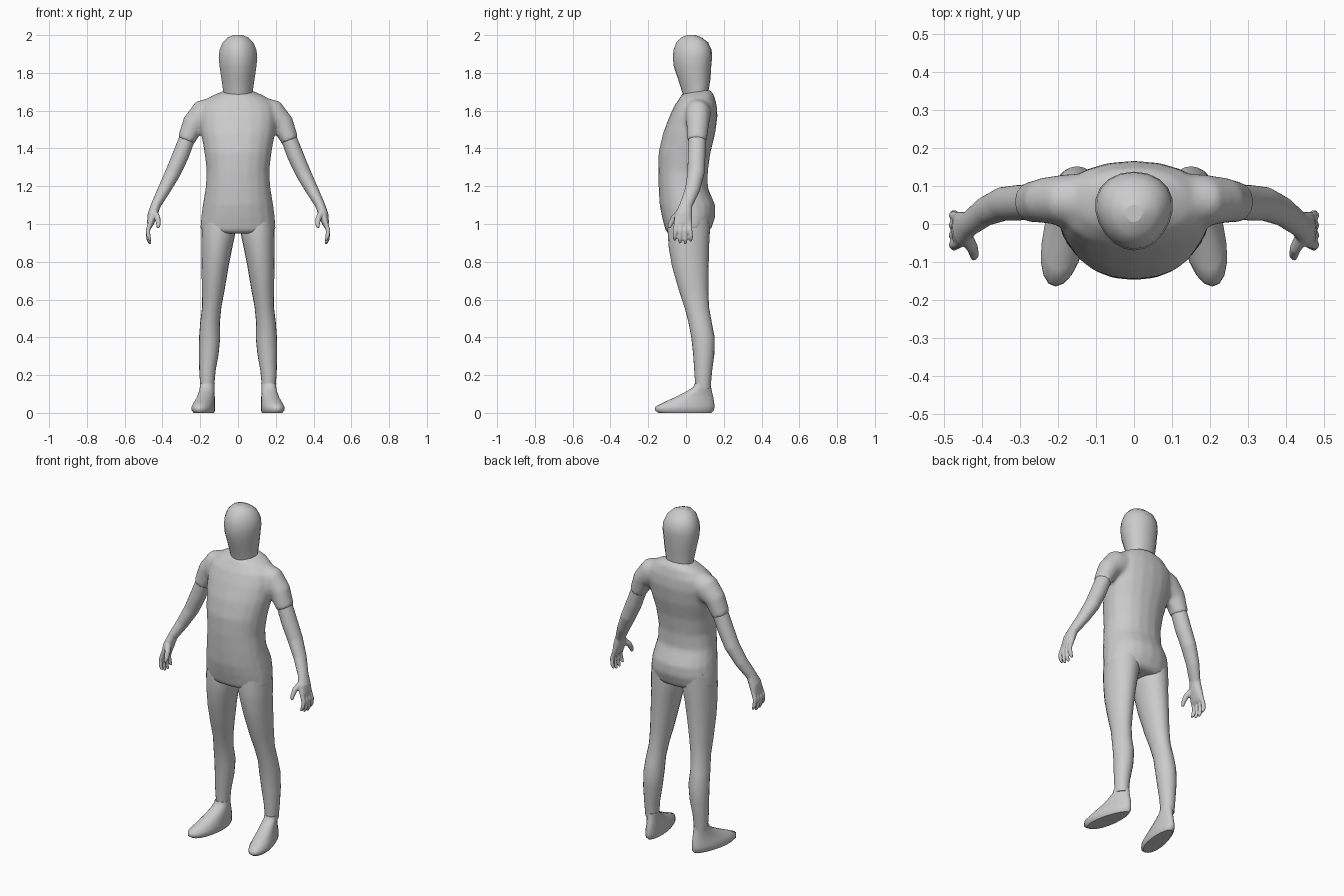
import bpy, bmesh, math
from mathutils import Vector

N = 20


def skin(bm, rings):
    """Join rings of points into a closed tube."""
    rows = [[bm.verts.new(p) for p in r] for r in rings]
    for a, b in zip(rows, rows[1:]):
        for i in range(N):
            j = (i + 1) % N
            bm.faces.new((a[i], a[j], b[j], b[i]))
    bm.faces.new(rows[0][::-1])
    bm.faces.new(rows[-1])


def loft(bm, sections, taper=0.0, shear=0.0, power=2.0):
    """Level rings: (x centre, half width, y front, y back, z, tilt)."""
    rings = []
    for cx, rx, y0, y1, z, tilt in sections:
        ring = []
        for i in range(N):
            a = math.tau * i / N
            c, s = math.cos(a), math.sin(a)
            c = math.copysign(abs(c) ** (2 / power), c)
            s = math.copysign(abs(s) ** (2 / power), s)
            ry = (y1 - y0) / 2
            ring.append((cx + rx * c * (1 - taper * s) - shear * s * ry,
                         (y0 + y1) / 2 + ry * s, z + tilt * s))
        rings.append(ring)
    skin(bm, rings)


def tube(bm, path, side=1):
    """Rings across a path: (x, y, z, thickness radius, depth radius)."""
    pts = [Vector((p[0] * side, p[1], p[2])) for p in path]
    rings = []
    for k, p in enumerate(pts):
        t = (pts[min(k + 1, len(pts) - 1)] - pts[max(k - 1, 0)]).normalized()
        v = Vector((0, 1, 0))
        v = (v - t * v.dot(t)).normalized()
        u = t.cross(v)
        ru, rv = path[k][3:]
        rings.append([p + u * ru * math.cos(math.tau * i / N)
                      + v * rv * math.sin(math.tau * i / N) for i in range(N)])
    skin(bm, rings)


def finish(name, bm, mirror=False, voxel=0, smooth=0):
    bmesh.ops.recalc_face_normals(bm, faces=bm.faces[:])
    me = bpy.data.meshes.new(name)
    bm.to_mesh(me)
    bm.free()
    ob = bpy.data.objects.new(name, me)
    bpy.context.collection.objects.link(ob)
    for p in me.polygons:
        p.use_smooth = len(p.vertices) == 4
    if voxel:
        m = ob.modifiers.new("blend", 'REMESH')
        m.mode, m.voxel_size, m.use_smooth_shade = 'VOXEL', voxel, True
        m = ob.modifiers.new("soften", 'SMOOTH')
        m.factor, m.iterations = 0.5, smooth
    if mirror:
        m = ob.modifiers.new("mirror", 'MIRROR')
        m.use_mirror_merge = False
    return ob


# Head and neck
bm = bmesh.new()
loft(bm, [(0, .075, -.01, .12, 1.66, .01), (0, .078, -.018, .12, 1.70, .01),
          (0, .088, -.043, .13, 1.77, 0), (0, .097, -.064, .133, 1.83, 0),
          (0, .102, -.07, .138, 1.88, 0), (0, .098, -.066, .136, 1.92, 0),
          (0, .082, -.052, .118, 1.96, 0), (0, .056, -.026, .085, 1.987, 0),
          (0, .022, .005, .05, 2.0, 0)], taper=-.15)
finish("head", bm)

# Shirt: torso and short sleeves blended together
bm = bmesh.new()
loft(bm, [(0, .165, -.085, .115, .953, .005), (0, .2, -.108, .135, .97, .008),
          (0, .195, -.128, .156, 1.04, 0), (0, .187, -.14, .155, 1.10, 0),
          (0, .172, -.145, .116, 1.19, 0), (0, .166, -.148, .116, 1.28, 0),
          (0, .178, -.145, .13, 1.38, 0), (0, .196, -.122, .155, 1.48, 0),
          (0, .205, -.088, .167, 1.57, 0), (0, .195, -.06, .163, 1.63, 0),
          (0, .145, -.035, .148, 1.675, .01), (0, .085, -.022, .125, 1.70, .012)],
     power=2.15)
for side in (1, -1):
    tube(bm, [(.10, .06, 1.605, .075, .075), (.185, .063, 1.578, .08, .068),
              (.237, .062, 1.53, .06, .06), (.276, .057, 1.44, .047, .053)], side)
finish("shirt", bm, voxel=.011, smooth=6)

# Arms with hands
bm = bmesh.new()
tube(bm, [(.255, .06, 1.49, .042, .047), (.305, .056, 1.36, .044, .047),
          (.345, .053, 1.27, .041, .045), (.392, .033, 1.18, .034, .039),
          (.435, .0, 1.10, .026, .034), (.452, -.012, 1.05, .027, .045),
          (.463, -.016, 1.005, .019, .05), (.467, -.016, .985, .012, .045)])
for y0, y1, tip in ((-.05, -.06, .915), (-.027, -.032, .9),
                    (-.003, -.003, .897), (.018, .026, .91)):
    tube(bm, [(.46, y0, 1.02, .013, .013), (.477, (y0 + y1) / 2, .965, .012, .012),
              (.474, y1, tip + .02, .011, .011), (.464, y1, tip - .002, .007, .007)])
tube(bm, [(.445, -.03, 1.065, .018, .02), (.425, -.065, 1.03, .015, .016),
          (.421, -.083, .998, .012, .012), (.423, -.09, .978, .007, .008)])
finish("arm", bm, mirror=True, voxel=.005, smooth=3)

# Legs
bm = bmesh.new()
loft(bm, [(.10, .088, -.09, .125, 1.06, 0), (.102, .092, -.098, .127, .97, 0),
          (.111, .082, -.092, .122, .88, 0), (.121, .072, -.075, .12, .78, 0),
          (.131, .06, -.038, .118, .65, 0), (.139, .051, -.008, .122, .56, 0),
          (.148, .052, .013, .136, .48, 0), (.15, .056, .028, .152, .40, 0),
          (.155, .052, .038, .15, .31, 0), (.162, .043, .044, .138, .22, 0),
          (.163, .036, .05, .13, .13, 0)])
finish("leg", bm, mirror=True)

# Feet, turned slightly outwards
bm = bmesh.new()
loft(bm, [(.178, .048, -.145, .135, .005, 0), (.18, .056, -.165, .148, .018, 0),
          (.18, .056, -.162, .151, .034, 0), (.175, .051, -.12, .149, .055, 0),
          (.169, .045, -.065, .145, .08, 0), (.164, .04, -.005, .138, .11, 0),
          (.162, .038, .038, .133, .135, 0), (.161, .038, .046, .132, .155, 0)],
     taper=.16, shear=.17)
for v in bm.verts:
    v.co.z = max(0, v.co.z - .005 * (v.co.z < .03))
finish("foot", bm, mirror=True)
